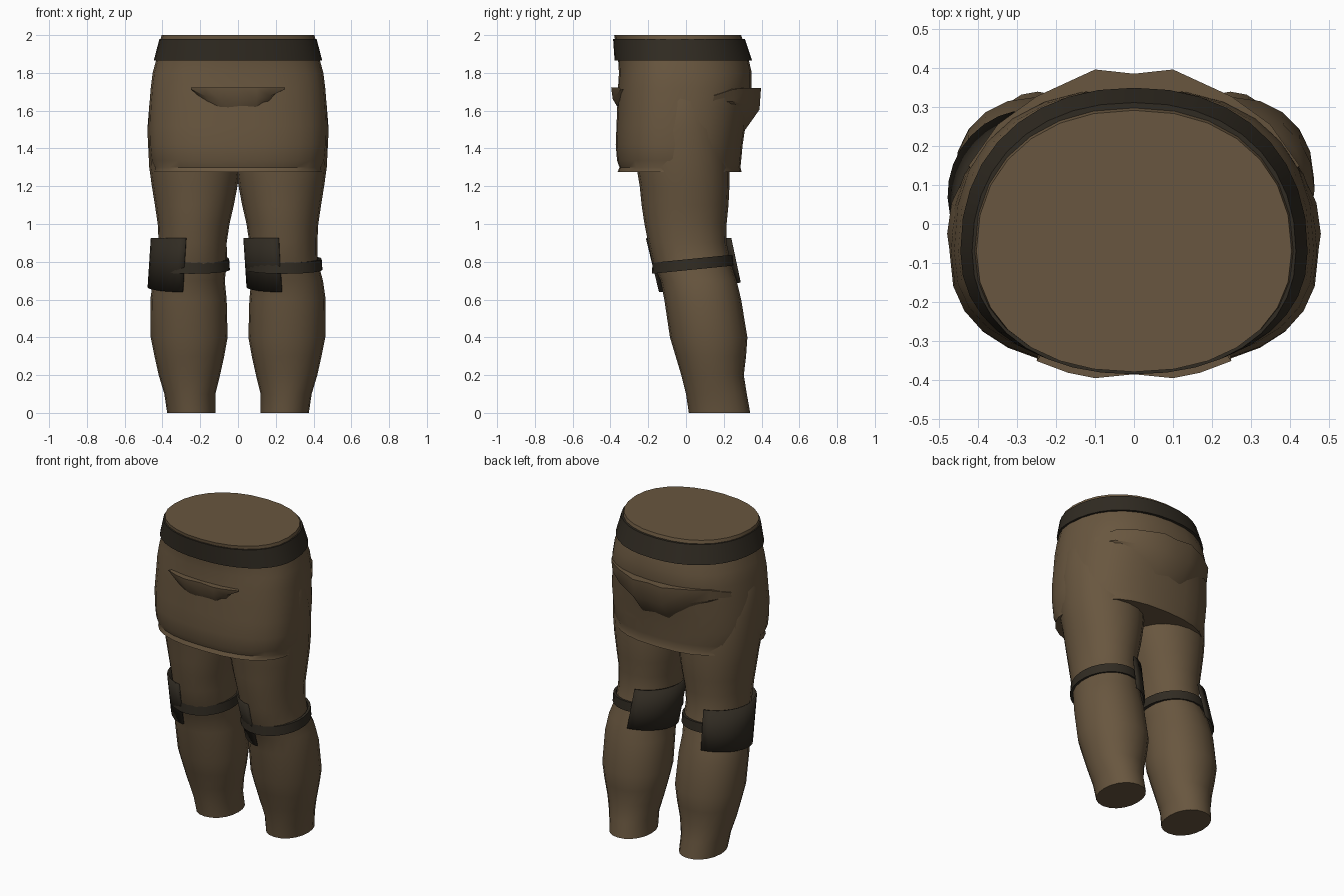
import bpy, bmesh, math

if "Cube" in bpy.data.objects:
    bpy.data.objects.remove(bpy.data.objects["Cube"])

def material(name, rgb):
    m = bpy.data.materials.new(name)
    m.diffuse_color = (*rgb, 1)
    m.use_nodes = True
    m.node_tree.nodes["Principled BSDF"].inputs["Base Color"].default_value = m.diffuse_color
    return m

CLOTH = material("brown_cloth", (0.14, 0.094, 0.050))
LEATHER = material("dark_leather", (0.030, 0.024, 0.016))

def ring(xc, rx, yf, yb, yc, z, n=2.0, seg=28, slope=0.0):
    """Superellipse ring with separate front and back depth; slope raises the back."""
    pts = []
    for i in range(seg):
        a = 2 * math.pi * i / seg
        c, s = math.cos(a), math.sin(a)
        ry = yb - yc if s > 0 else yc - yf
        x = xc + rx * math.copysign(abs(c) ** (2 / n), c)
        y = yc + ry * math.copysign(abs(s) ** (2 / n), s)
        pts.append((x, y, z + slope * (y - yc)))
    return pts

def loft(name, rows, mat, wrap=True, caps=False, loop=False, angle=40):
    """Skin a list of equal-length point rows."""
    bm = bmesh.new()
    vs = [[bm.verts.new(p) for p in r] for r in rows]
    if loop:
        vs.append(vs[0])
    for a, b in zip(vs, vs[1:]):
        n = len(a)
        for i in range(n if wrap else n - 1):
            j = (i + 1) % n
            bm.faces.new((a[i], a[j], b[j], b[i]))
    if caps:
        bm.faces.new(vs[0])
        bm.faces.new(vs[-1])
    bmesh.ops.recalc_face_normals(bm, faces=bm.faces[:])
    me = bpy.data.meshes.new(name)
    bm.to_mesh(me)
    bm.free()
    me.materials.append(mat)
    ob = bpy.data.objects.new(name, me)
    bpy.context.collection.objects.link(ob)
    bpy.ops.object.select_all(action='DESELECT')
    ob.select_set(True)
    bpy.context.view_layer.objects.active = ob
    bpy.ops.object.shade_smooth_by_angle(angle=math.radians(angle))
    return ob

# Hips and short skirt: z, half width, front y, back y, squareness
HIPS = [(1.275, .450, -.362, .295, 2.5), (1.300, .447, -.352, .288, 2.5),
        (1.335, .464, -.365, .292, 2.5), (1.42, .472, -.372, .300, 2.5),
        (1.52, .474, -.368, .315, 2.5), (1.62, .470, -.364, .332, 2.4),
        (1.72, .462, -.360, .348, 2.4), (1.80, .452, -.355, .348, 2.3),
        (1.88, .430, -.360, .330, 2.2), (2.00, .405, -.380, .292, 2.2)]
loft("hips", [ring(0, w, f, b, -.07, z, n) for z, w, f, b, n in HIPS], CLOTH, caps=True)

# Waist belt, flaring downwards
BELT = [(1.98, .405, -.375, .295), (1.98, .416, -.386, .312),
        (1.865, .446, -.378, .350), (1.865, .425, -.350, .325)]
loft("belt", [ring(0, w, f, b, -.07, z, 2.2, 36) for z, w, f, b in BELT],
     LEATHER, loop=True)

# Legs: z, inner x, outer x, front y, back y
LEG = [(0, .120, .375, .015, .340), (.10, .120, .390, .000, .322),
       (.20, .095, .420, -.025, .306), (.30, .073, .442, -.055, .318),
       (.40, .055, .462, -.085, .325), (.60, .060, .464, -.115, .292),
       (.70, .070, .450, -.135, .268), (.80, .058, .422, -.180, .236),
       (.90, .060, .420, -.200, .215), (1.0, .045, .425, -.220, .215),
       (1.1, .022, .440, -.235, .225), (1.2, .003, .456, -.245, .230),
       (1.3, -.01, .470, -.262, .230), (1.5, -.01, .480, -.270, .220),
       (1.65, .02, .468, -.240, .180), (1.75, .05, .435, -.200, .140)]
for side, word in ((-1, "left"), (1, "right")):
    rows = [ring(side * (a + b) / 2, (b - a) / 2, f, k, (f + k) / 2, z, 2.1, 20)
            for z, a, b, f, k in LEG]
    loft(word + "_leg", rows, CLOTH, caps=True)

    # Knee strap, tilted up towards the back
    strap = [(.82, .182), (.82, .198), (.762, .202), (.762, .182)]
    rows = [ring(side * .245, r, .035 - r - .014, .035 + r + .014, .035, z - .004,
                 2, 28, .1) for z, r in strap]
    loft(word + "_knee_strap", rows, LEATHER, loop=True)

    # Knee pad, wrapping the same side of both legs
    rows = []
    for t in (0, .5, 1):
        row = []
        for i in range(15):
            a = math.radians(102 + 160 * i / 14)
            s = math.sin(a)
            row.append((side * (.245 + .017 * t) + .212 * math.cos(a),
                        .015 + .06 * t + (.225 - .01 * t) * s,
                        .925 - .26 * t + .025 * t * s))
        rows.append(row)
    pad = loft(word + "_knee_pad", rows, LEATHER, wrap=False)
    mod = pad.modifiers.new("thickness", 'SOLIDIFY')
    mod.thickness = .01
    mod.offset = 0

def pouch(name, half, depth):
    """Sagging fold: half profile of x, y, top z, low z, mirrored across x."""
    prof = [(-x, y, t, l) for x, y, t, l in reversed(half[1:])] + half
    sgn = 1 if depth > 0 else -1
    rows = [[(x * .86, y - depth, t) for x, y, t, l in prof],
            [(x, y, t) for x, y, t, l in prof],
            [(x * .995, y - sgn * .008, t - (t - l) * .5) for x, y, t, l in prof],
            [(x * .93, y - depth, l) for x, y, t, l in prof]]
    loft(name, rows, CLOTH, wrap=False, loop=True, angle=35)

# Front and back folds below the belt
pouch("front_fold", [(0, -.386, 1.722, 1.575), (.10, -.396, 1.722, 1.60),
                     (.17, -.382, 1.722, 1.63), (.25, -.352, 1.722, 1.705)], -.05)
pouch("back_fold", [(0, .386, 1.72, 1.48), (.10, .397, 1.72, 1.49),
                    (.25, .328, 1.72, 1.54), (.35, .256, 1.715, 1.58),
                    (.425, .150, 1.68, 1.62)], .09)
